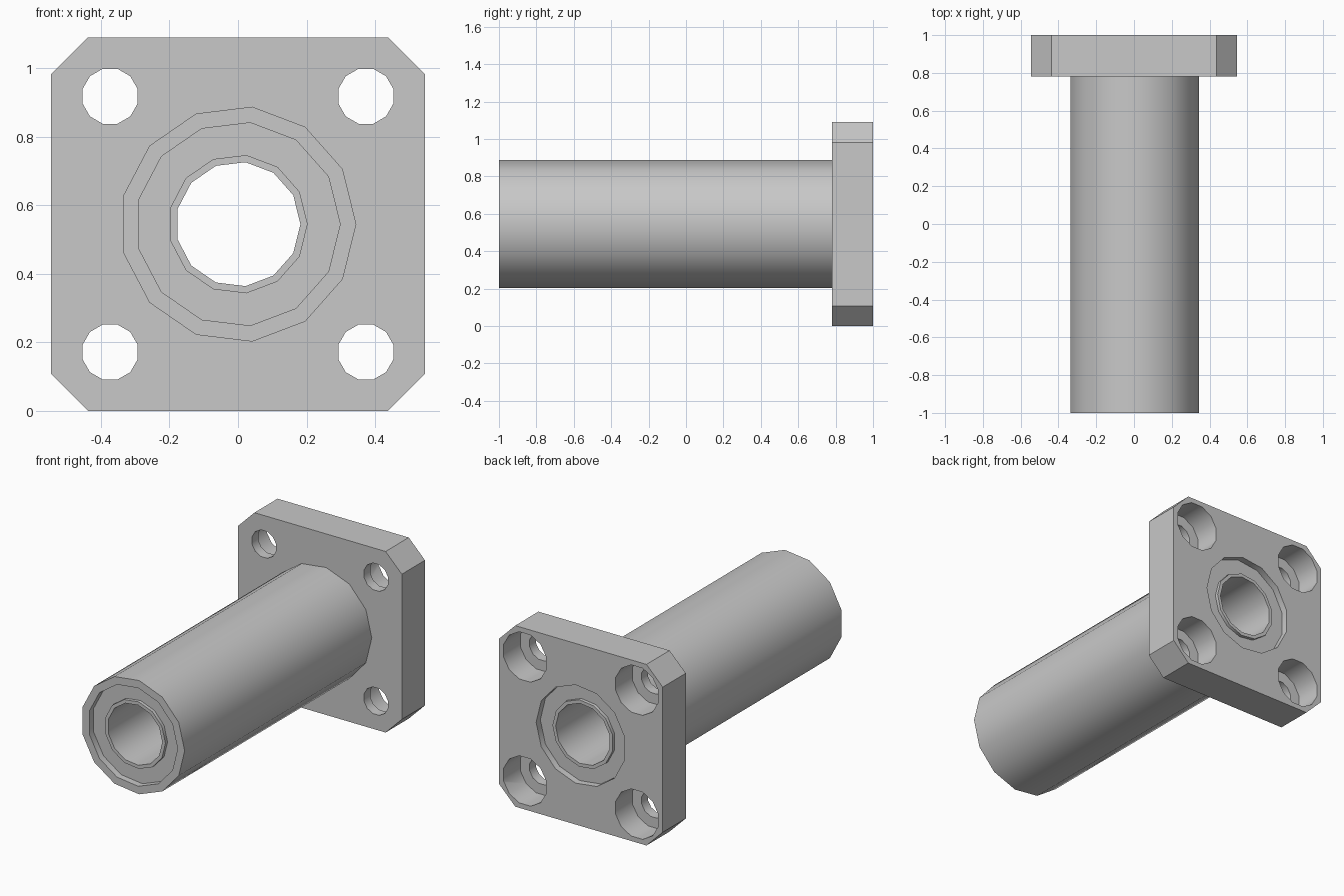
import bpy, bmesh, math

cube = bpy.data.objects.get("Cube")
if cube:
    bpy.data.objects.remove(cube)

CZ = 0.545          # height of the bearing axis
HALF = 0.545        # half width of the flange
FRONT, BACK = 0.78, 1.0

steel = bpy.data.materials.new("grey steel")
steel.use_nodes = True
GREY = (0.58, 0.58, 0.58, 1)
steel.diffuse_color = GREY
steel.node_tree.nodes["Principled BSDF"].inputs["Base Color"].default_value = GREY


def finish(name, bm):
    bmesh.ops.remove_doubles(bm, verts=bm.verts, dist=1e-5)
    bmesh.ops.recalc_face_normals(bm, faces=bm.faces)
    mesh = bpy.data.meshes.new(name)
    bm.to_mesh(mesh)
    bm.free()
    mesh.materials.append(steel)
    obj = bpy.data.objects.new(name, mesh)
    bpy.context.collection.objects.link(obj)
    return obj


def lathe(name, profile, sides=13, cx=0, cz=CZ, turn=0):
    """Revolve a closed loop of (radius, y) points about a y-parallel axis."""
    bm = bmesh.new()
    rings = []
    for i in range(sides):
        a = math.tau * i / sides + turn
        rings.append([bm.verts.new((cx + r * math.cos(a), y, cz + r * math.sin(a)))
                      for r, y in profile])
    n = len(profile)
    for i in range(sides):
        a, b = rings[i], rings[(i + 1) % sides]
        for j in range(n):
            k = (j + 1) % n
            if profile[j][0] == 0 and profile[k][0] == 0:
                continue
            quad = [a[j], a[k], b[k], b[j]]
            if profile[j][0] == 0:
                quad = [a[j], a[k], b[k]]
            elif profile[k][0] == 0:
                quad = [a[j], a[k], b[j]]
            bm.faces.new(quad)
    return finish(name, bm)


def smooth(obj):
    bpy.ops.object.select_all(action="DESELECT")
    obj.select_set(True)
    bpy.context.view_layer.objects.active = obj
    bpy.ops.object.shade_smooth_by_angle(angle=math.radians(32))


# Square flange with clipped corners
bm = bmesh.new()
c = HALF - 0.108
outline = [(c, -HALF), (HALF, -c), (HALF, c), (c, HALF),
           (-c, HALF), (-HALF, c), (-HALF, -c), (-c, -HALF)]
face = bm.faces.new([bm.verts.new((x, FRONT, CZ + z)) for x, z in outline])
ext = bmesh.ops.extrude_face_region(bm, geom=[face])
new_verts = [g for g in ext["geom"] if isinstance(g, bmesh.types.BMVert)]
bmesh.ops.translate(bm, verts=new_verts, vec=(0, BACK - FRONT, 0))
flange = finish("flange", bm)

# Cutters: centre opening and four counterbored bolt holes
cutters = [lathe("opening_cutter", [(0, 0.7), (0.298, 0.7), (0.298, 1.1), (0, 1.1)])]
step = [(0, 0.7), (0.083, 0.7), (0.083, 0.84), (0.147, 0.84), (0.147, 1.1), (0, 1.1)]
for sx in (-1, 1):
    for sz in (-1, 1):
        cutters.append(lathe("bolt_hole_cutter", step, 12, sx * 0.373,
                             CZ + sz * 0.373, math.pi / 12))

bpy.context.view_layer.objects.active = flange
for cutter in cutters:
    cutter.hide_render = True
    mod = flange.modifiers.new("cut", "BOOLEAN")
    mod.operation = "DIFFERENCE"
    mod.solver = "EXACT"
    mod.object = cutter
    bpy.ops.object.modifier_apply(modifier=mod.name)
for cutter in cutters:
    bpy.data.objects.remove(cutter)

# Outer sleeve, its end sunk slightly into the flange
sleeve = lathe("outer_sleeve", [(0.345, -1), (0.345, 0.79), (0.298, 0.79), (0.298, -1)])

# Inner cage: recessed end faces with a raised lip around the bore
cage = lathe("inner_cage", [(0.182, -0.98), (0.203, -0.98), (0.203, -0.96), (0.3, -0.96),
                            (0.3, 0.96), (0.203, 0.96), (0.203, 0.98), (0.182, 0.98)])

for part in (flange, sleeve, cage):
    smooth(part)
